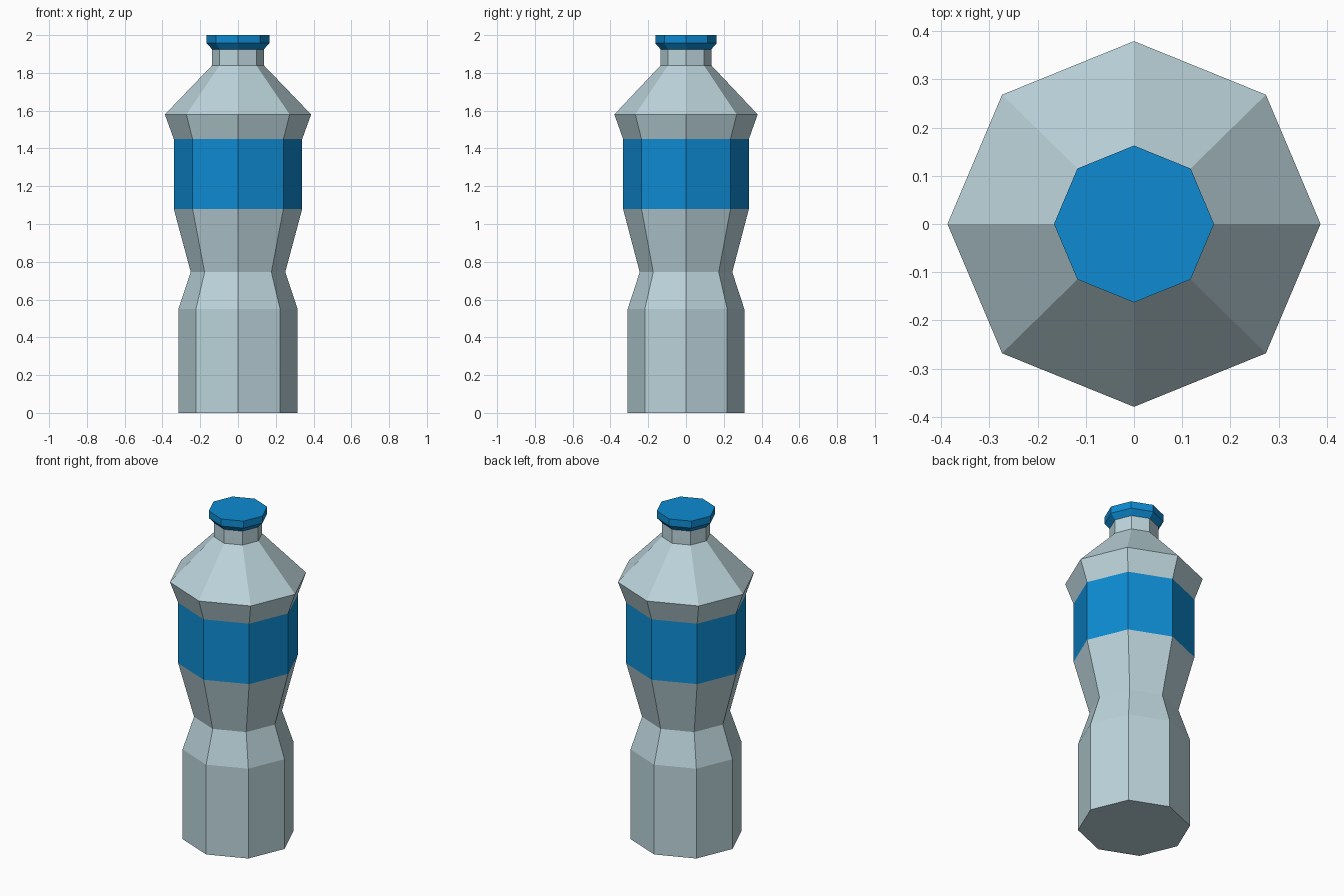
import bpy
import bmesh
from math import cos, sin, pi

default = bpy.data.objects.get("Cube")
if default:
    bpy.data.objects.remove(default, do_unlink=True)

SIDES = 8
DEPTH = 0.98  # slightly narrower front to back


def material(name, rgb):
    mat = bpy.data.materials.new(name)
    mat.use_nodes = True
    colour = (*rgb, 1.0)
    mat.diffuse_color = colour
    mat.node_tree.nodes["Principled BSDF"].inputs["Base Color"].default_value = colour
    return mat


def lathe(name, profile, materials, cap_bottom=True, cap_top=True):
    """Revolve (radius, height) points into an eight-sided flat-shaded solid."""
    bm = bmesh.new()
    rings = []
    for r, z in profile:
        angles = [2 * pi * i / SIDES for i in range(SIDES)]
        rings.append([bm.verts.new((r * cos(a), r * DEPTH * sin(a), z)) for a in angles])
    for low, high in zip(rings, rings[1:]):
        for i in range(SIDES):
            j = (i + 1) % SIDES
            bm.faces.new((low[i], low[j], high[j], high[i]))
    if cap_bottom:
        bm.faces.new(rings[0][::-1])
    if cap_top:
        bm.faces.new(rings[-1])
    mesh = bpy.data.meshes.new(name)
    bm.to_mesh(mesh)
    bm.free()
    for mat in materials:
        mesh.materials.append(mat)
    obj = bpy.data.objects.new(name, mesh)
    bpy.context.collection.objects.link(obj)
    return obj


plastic = material("pale plastic", (0.50, 0.66, 0.71))
blue = material("blue", (0.0044, 0.26, 0.65))

# Bottle body: base, grip waist, label band, shoulder and neck
LABEL_LOW, LABEL_HIGH = 1.08, 1.45
body = lathe("bottle_body", [
    (0.315, 0.0), (0.315, 0.55), (0.25, 0.745), (0.34, LABEL_LOW),
    (0.34, LABEL_HIGH), (0.387, 1.58), (0.137, 1.84), (0.137, 1.925),
], [plastic, blue], cap_top=False)

# Blue label on the straight band
for face in body.data.polygons:
    if LABEL_LOW < face.center.z < LABEL_HIGH:
        face.material_index = 1

# Screw cap with a flared lower edge
lathe("bottle_cap", [(0.137, 1.925), (0.166, 1.957), (0.166, 2.0)], [blue])
